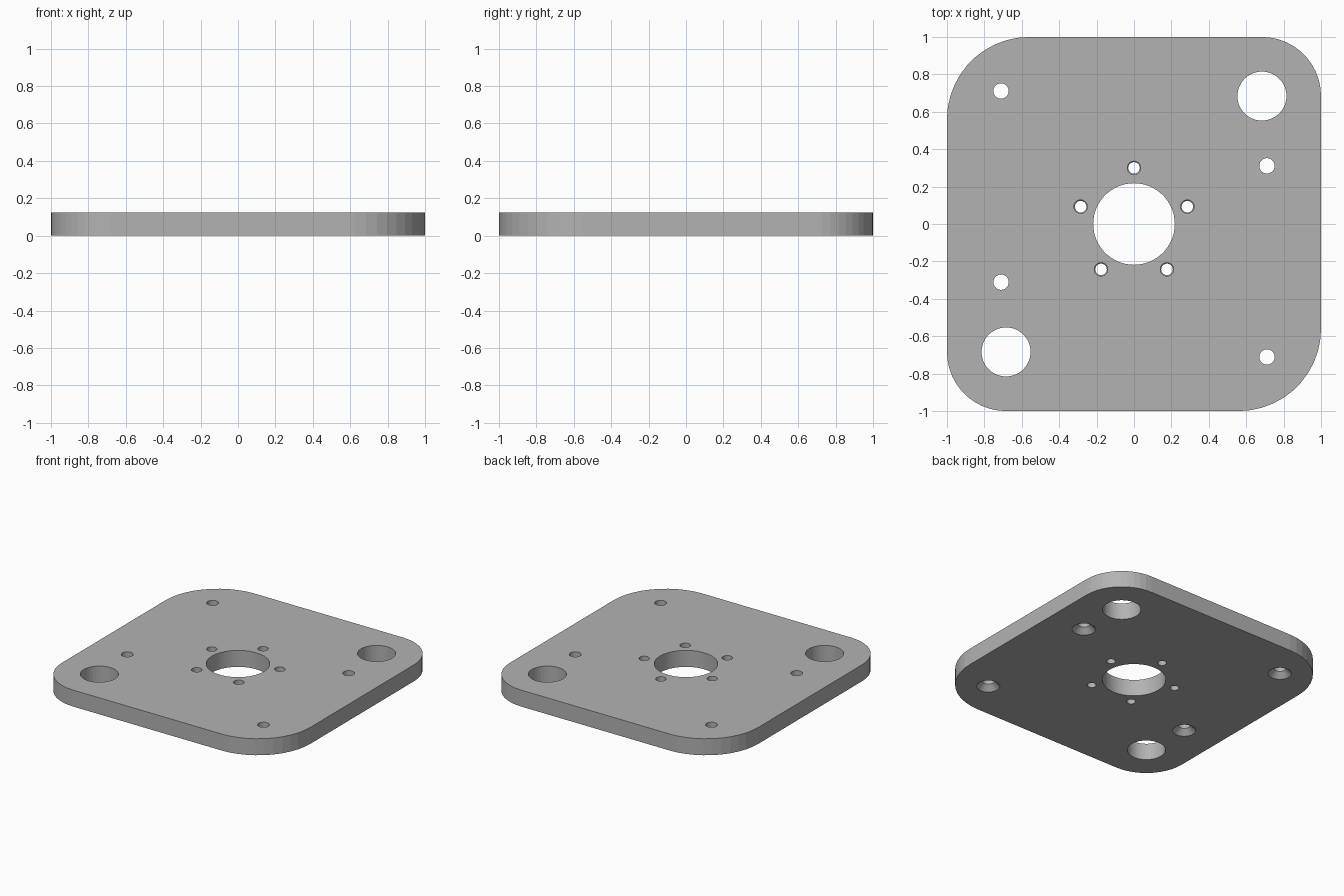
import bpy, bmesh
from math import sin, cos, pi, radians

if "Cube" in bpy.data.objects:
    bpy.data.objects.remove(bpy.data.objects["Cube"])

T = 0.125   # plate thickness


def new_object(name, bm):
    bmesh.ops.recalc_face_normals(bm, faces=bm.faces)
    mesh = bpy.data.meshes.new(name)
    bm.to_mesh(mesh)
    bm.free()
    obj = bpy.data.objects.new(name, mesh)
    bpy.context.collection.objects.link(obj)
    return obj


def add_hole(bm, x, y, profile, sides):
    """Closed cutter turned from (radius, height) pairs."""
    rings = [[bm.verts.new((x + r * cos(2 * pi * i / sides),
                            y + r * sin(2 * pi * i / sides), z))
              for i in range(sides)] for r, z in profile]
    for a, b in zip(rings, rings[1:]):
        for i in range(sides):
            j = (i + 1) % sides
            bm.faces.new((a[i], a[j], b[j], b[i]))
    bm.faces.new(rings[0][::-1])
    bm.faces.new(rings[-1])


# Plate outline: two wide and two tight rounded corners
bm = bmesh.new()
outline = []
corners = [(1, 1, 0.316), (-1, 1, 0.44), (-1, -1, 0.316), (1, -1, 0.44)]
for k, (sx, sy, r) in enumerate(corners):
    for i in range(12):
        a = radians(90 * k + 90 * i / 11)
        outline.append(bm.verts.new((sx * (1 - r) + r * cos(a),
                                     sy * (1 - r) + r * sin(a), 0)))
face = bm.faces.new(outline)
top = bmesh.ops.extrude_face_region(bm, geom=[face])["geom"]
bmesh.ops.translate(bm, vec=(0, 0, T),
                    verts=[v for v in top if isinstance(v, bmesh.types.BMVert)])
plate = new_object("mounting_plate", bm)

# Dark grey finish
grey = bpy.data.materials.new("dark_grey")
grey.diffuse_color = (0.45, 0.45, 0.45, 1)
grey.use_nodes = True
grey.node_tree.nodes["Principled BSDF"].inputs["Base Color"].default_value = grey.diffuse_color
plate.data.materials.append(grey)

# Hole cutters
bm = bmesh.new()
lo, hi = -0.05, T + 0.05
add_hole(bm, 0, 0, [(0.218, lo), (0.218, hi)], 64)             # centre bore
for s in (1, -1):                                              # rod holes
    add_hole(bm, 0.684 * s, 0.684 * s, [(0.131, lo), (0.131, hi)], 48)
for x, y in [(-0.711, 0.711), (0.711, 0.311), (-0.711, -0.311), (0.711, -0.711)]:
    add_hole(bm, x, y, [(0.08, lo), (0.08, 0), (0.041, 0.04), (0.041, hi)], 32)
for k in range(5):                                             # bolt circle
    a = radians(90 + 72 * k)
    add_hole(bm, 0.3 * cos(a), 0.3 * sin(a),
             [(0.031, lo), (0.031, 0.08), (0.036, 0.085), (0.036, hi)], 24)
cutter = new_object("hole_cutter", bm)

# Cut all holes and drop the cutter
mod = plate.modifiers.new("holes", "BOOLEAN")
mod.operation = "DIFFERENCE"
mod.solver = "EXACT"
mod.object = cutter
bpy.context.view_layer.objects.active = plate
plate.select_set(True)
bpy.ops.object.modifier_apply(modifier=mod.name)
bpy.data.objects.remove(cutter)
